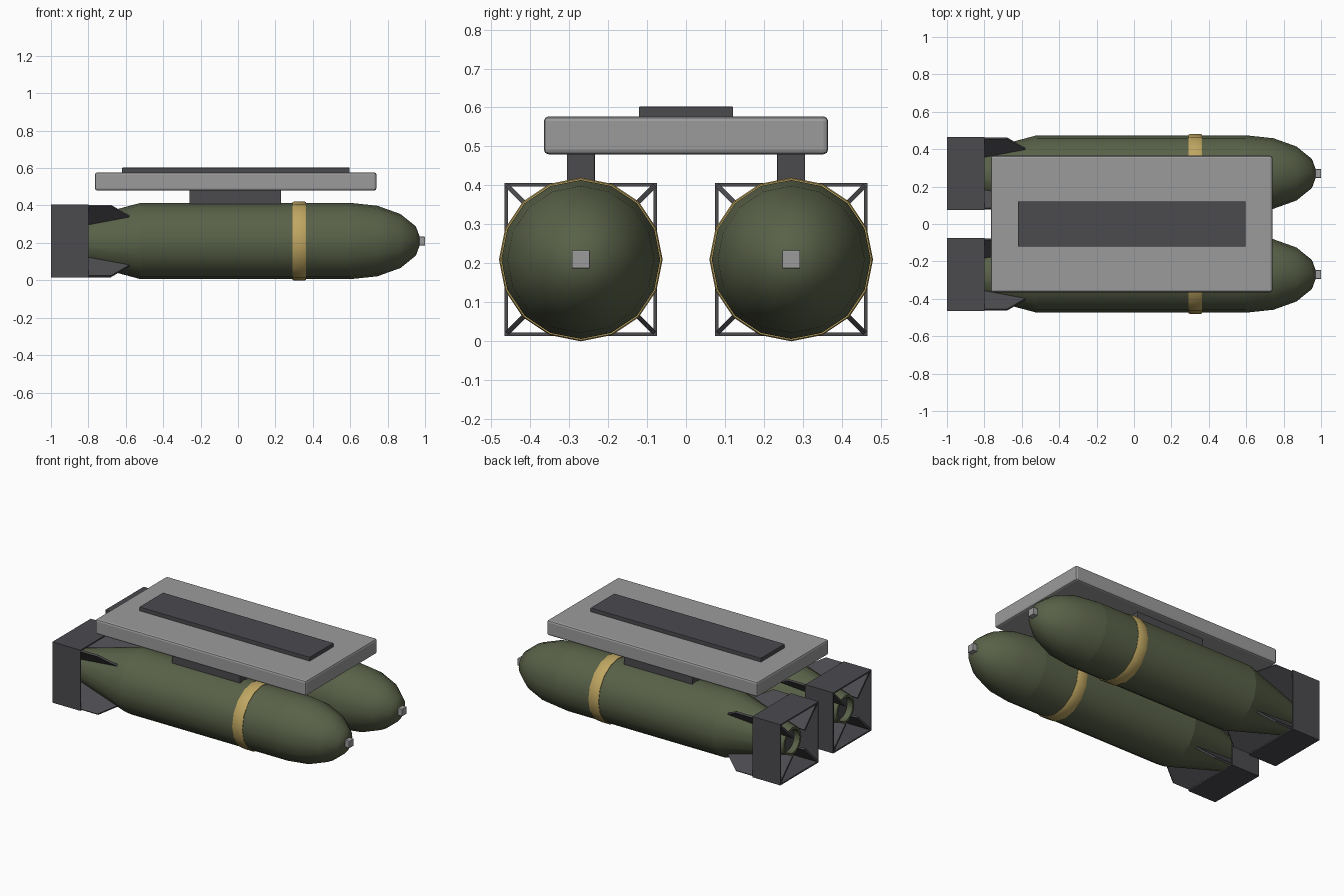
import bpy, bmesh, math
from mathutils import Matrix, Vector

if "Cube" in bpy.data.objects:
    bpy.data.objects.remove(bpy.data.objects["Cube"])

SIDES = 16
AXIS_Z = 0.21      # height of the bomb axis
AXIS_Y = 0.27      # sideways offset of each bomb


def material(name, rgb):
    m = bpy.data.materials.new(name)
    m.diffuse_color = (*rgb, 1)
    m.use_nodes = True
    m.node_tree.nodes["Principled BSDF"].inputs["Base Color"].default_value = m.diffuse_color
    return m


GREEN = material("olive_paint", (0.10, 0.12, 0.065))
YELLOW = material("yellow_paint", (0.52, 0.38, 0.12))
DARK = material("dark_metal", (0.07, 0.07, 0.078))
GREY = material("grey_metal", (0.33, 0.33, 0.33))


def finish(name, bm, mat, loc=(0, 0, 0), smooth=None):
    bmesh.ops.recalc_face_normals(bm, faces=bm.faces)
    mesh = bpy.data.meshes.new(name)
    bm.to_mesh(mesh)
    bm.free()
    mesh.materials.append(mat)
    ob = bpy.data.objects.new(name, mesh)
    ob.location = loc
    bpy.context.collection.objects.link(ob)
    if smooth:
        bpy.ops.object.select_all(action='DESELECT')
        ob.select_set(True)
        bpy.context.view_layer.objects.active = ob
        bpy.ops.object.shade_smooth_by_angle(angle=math.radians(smooth))
    return ob


def box(name, lo, hi, mat, bevel=0.0):
    lo, hi = Vector(lo), Vector(hi)
    bm = bmesh.new()
    bmesh.ops.create_cube(bm, size=1)
    bmesh.ops.scale(bm, vec=hi - lo, verts=bm.verts)
    if bevel:
        bmesh.ops.bevel(bm, geom=bm.edges[:], offset=bevel, segments=2,
                        profile=0.5, affect='EDGES')
    return finish(name, bm, mat, (lo + hi) / 2)


def lathe(name, profile, mat, y, closed=False):
    """Spin (x, radius) points around the bomb axis."""
    bm = bmesh.new()
    vs = [bm.verts.new((x, 0, r)) for x, r in profile]
    edges = [bm.edges.new(p) for p in zip(vs, vs[1:])]
    if closed:
        edges.append(bm.edges.new((vs[-1], vs[0])))
    bmesh.ops.spin(bm, geom=vs + edges, cent=(0, 0, 0), axis=(1, 0, 0),
                   angle=math.tau, steps=SIDES, use_duplicate=False)
    bmesh.ops.remove_doubles(bm, verts=bm.verts, dist=1e-4)
    return finish(name, bm, mat, (0, y, AXIS_Z), smooth=40)


def tail_fins(name, y):
    """Four diagonal plates following the tail cone out to the box corners."""
    outline = [(-0.58, 0.186), (-0.68, 0.268), (-0.995, 0.268),
               (-0.995, 0.085), (-0.94, 0.088)]
    t = 0.006
    bm = bmesh.new()
    for i in range(4):
        rot = Matrix.Rotation(math.radians(45 + 90 * i), 3, 'X')
        f = bm.faces.new([bm.verts.new(rot @ Vector((x, -t, r))) for x, r in outline])
        ext = bmesh.ops.extrude_face_region(bm, geom=[f], use_keep_orig=True)
        bmesh.ops.translate(bm, vec=rot @ Vector((0, 2 * t, 0)),
                            verts=[v for v in ext["geom"] if isinstance(v, bmesh.types.BMVert)])
    return finish(name, bm, DARK, (0, y, AXIS_Z))


def tail_box(name, y):
    """Open square tube around the fins."""
    bm = bmesh.new()
    corners = [(-1, -1), (1, -1), (1, 1), (-1, 1)]
    rings = [[bm.verts.new((x, a * h, b * h)) for a, b in corners]
             for x, h in ((-1, 0.196), (-0.8, 0.196), (-0.8, 0.187), (-1, 0.187))]
    for k in range(4):
        r0, r1 = rings[k], rings[(k + 1) % 4]
        for i in range(4):
            j = (i + 1) % 4
            bm.faces.new((r0[i], r0[j], r1[j], r1[i]))
    return finish(name, bm, DARK, (0, y, AXIS_Z))


# Nose ogive: a quarter ellipse from the body to the tip
nose = [(0.6 + 0.38 * math.sin(a), 0.204 * math.cos(a))
        for a in (math.pi / 8 * i for i in range(5))]

for side, s in (("right", -1), ("left", 1)):
    y = s * AXIS_Y
    # Bomb casing: tail cone, straight body, nose
    lathe(f"{side}_tail_cone", [(-0.90, 0.075), (-0.95, 0.075), (-0.95, 0.09), (-0.52, 0.204)], GREEN, y)
    lathe(f"{side}_body", [(-0.52, 0.204), (0.6, 0.204)], GREEN, y)
    lathe(f"{side}_nose", nose, GREEN, y)
    # Dark recess plate inside the tail opening
    lathe(f"{side}_tail_recess", [(-0.91, 0.0), (-0.91, 0.078)], DARK, y)
    # Painted band
    lathe(f"{side}_band", [(0.292, 0.2), (0.292, 0.207), (0.298, 0.21),
                           (0.358, 0.21), (0.364, 0.207), (0.364, 0.2)], YELLOW, y, closed=True)
    # Nose fuze
    box(f"{side}_fuze", (0.965, y - 0.023, AXIS_Z - 0.023),
        (1.0, y + 0.023, AXIS_Z + 0.023), GREY, 0.002)
    # Tail assembly
    tail_fins(f"{side}_tail_fins", y)
    tail_box(f"{side}_tail_box", y)
    # Hanger between bomb and rack
    box(f"{side}_pylon", (-0.26, y - 0.036, 0.39), (0.23, y + 0.036, 0.49), DARK, 0.003)

# Rack plate and the mounting rail on top
box("rack_plate", (-0.765, -0.365, 0.48), (0.74, 0.365, 0.577), GREY, 0.012)
box("mounting_rail", (-0.62, -0.121, 0.57), (0.597, 0.121, 0.602), DARK, 0.002)
